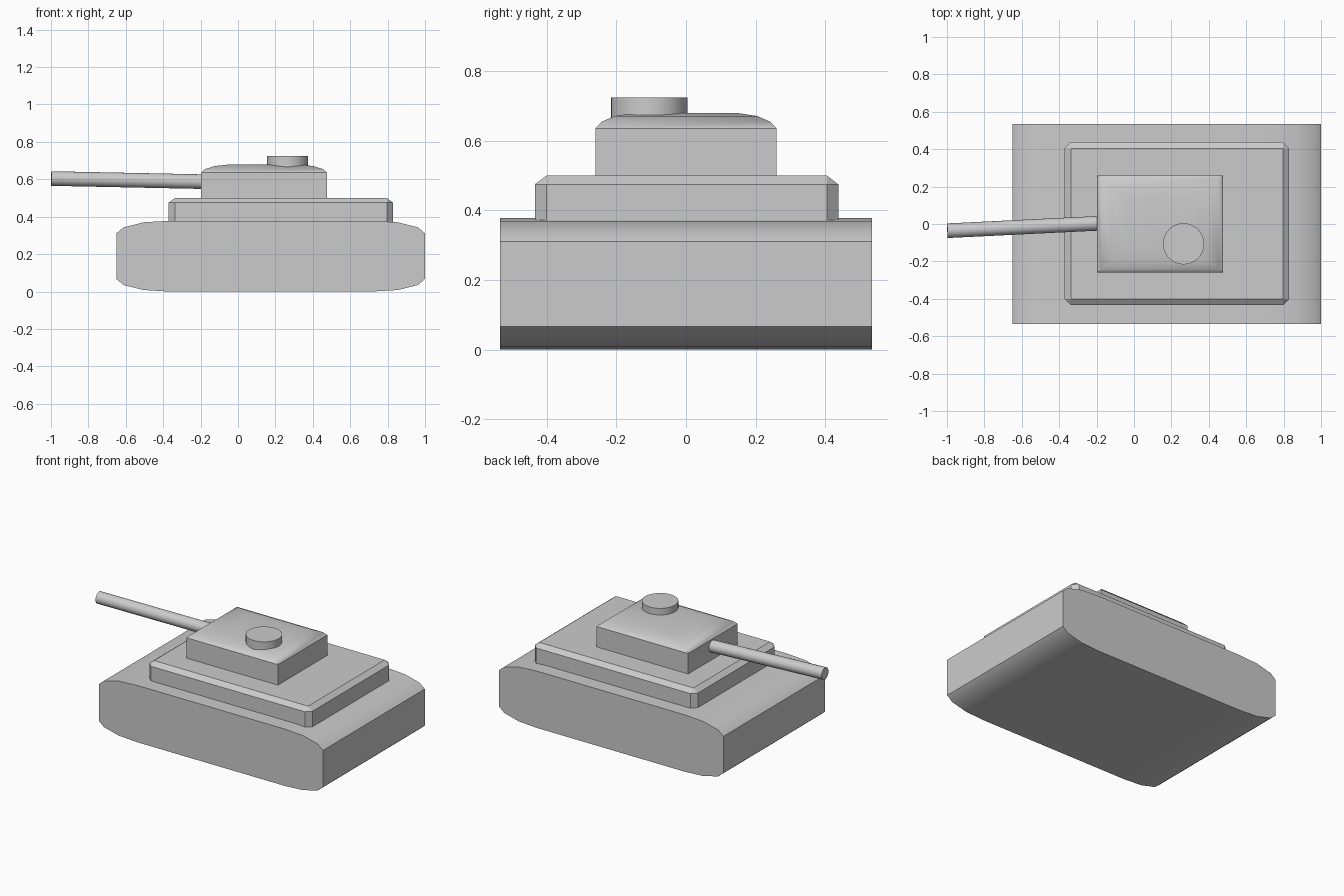
import bpy, bmesh
from mathutils import Vector

if "Cube" in bpy.data.objects:
    bpy.data.objects.remove(bpy.data.objects["Cube"])


def loft(name, rings):
    """Skin a list of closed rings and cap both ends."""
    bm = bmesh.new()
    loops = [[bm.verts.new(p) for p in ring] for ring in rings]
    for a, b in zip(loops, loops[1:]):
        for i in range(len(a)):
            j = (i + 1) % len(a)
            bm.faces.new((a[i], a[j], b[j], b[i]))
    bm.faces.new(loops[0])
    bm.faces.new(loops[-1])
    return finish(name, bm)


def finish(name, bm, angle=0.52):
    bmesh.ops.recalc_face_normals(bm, faces=bm.faces)
    mesh = bpy.data.meshes.new(name)
    bm.to_mesh(mesh)
    bm.free()
    ob = bpy.data.objects.new(name, mesh)
    bpy.context.collection.objects.link(ob)
    bpy.ops.object.select_all(action='DESELECT')
    ob.select_set(True)
    bpy.context.view_layer.objects.active = ob
    bpy.ops.object.shade_smooth_by_angle(angle=angle)
    return ob


def rod(name, start, end, radius, sides=32):
    start, end = Vector(start), Vector(end)
    axis = end - start
    bm = bmesh.new()
    bmesh.ops.create_cone(bm, cap_ends=True, segments=sides, radius1=radius,
                          radius2=radius, depth=axis.length)
    rot = Vector((0, 0, 1)).rotation_difference(axis).to_matrix()
    bmesh.ops.rotate(bm, verts=bm.verts, matrix=rot)
    bmesh.ops.translate(bm, verts=bm.verts, vec=(start + end) / 2)
    return finish(name, bm)


# Lower hull: rounded side profile, mirrored in x and z, extruded across y
cx, cz = 0.175, 0.189
quarter = [(0.825, 0.122), (0.787, 0.154), (0.68, 0.181), (0.545, 0.189)]
half = quarter + [(-x, z) for x, z in reversed(quarter)]
outline = half + [(x, -z) for x, z in reversed(half)]
outline = [(cx + x, cz + z) for x, z in outline]
loft("lower_hull", [[(x, y, z) for x, z in outline] for y in (-0.535, 0.535)])

# Upper hull: box with a single chamfer on every edge
bm = bmesh.new()
bmesh.ops.create_cube(bm, size=1)
bmesh.ops.scale(bm, verts=bm.verts, vec=(1.2, 0.872, 0.2))
bmesh.ops.bevel(bm, geom=bm.edges[:], offset=0.033, segments=1,
                affect='EDGES', profile=0.5)
for v in bm.verts:
    if 0.05 < v.co.z < 0.09:
        v.co.z = 0.075
bmesh.ops.translate(bm, verts=bm.verts, vec=(0.229, 0.002, 0.4))
finish("upper_hull", bm)

# Turret: straight walls with a roof curving inward from each side
steps = [(0, 0, 0.46), (0, 0, 0.636), (0.022, 0.018, 0.655),
         (0.075, 0.054, 0.671), (0.155, 0.112, 0.68)]
rings = []
for dx, dy, z in steps:
    x, y = 0.337 - dx, 0.26 - dy
    rings.append([(0.139 + sx * x, sy * y, z)
                  for sx, sy in ((-1, -1), (1, -1), (1, 1), (-1, 1))])
loft("turret", rings)

# Hatch and slightly angled gun barrel
rod("hatch", (0.265, -0.106, 0.655), (0.265, -0.106, 0.724), 0.11)
rod("gun_barrel", (-0.998, -0.036, 0.604), (-0.12, 0.007, 0.586), 0.039)
